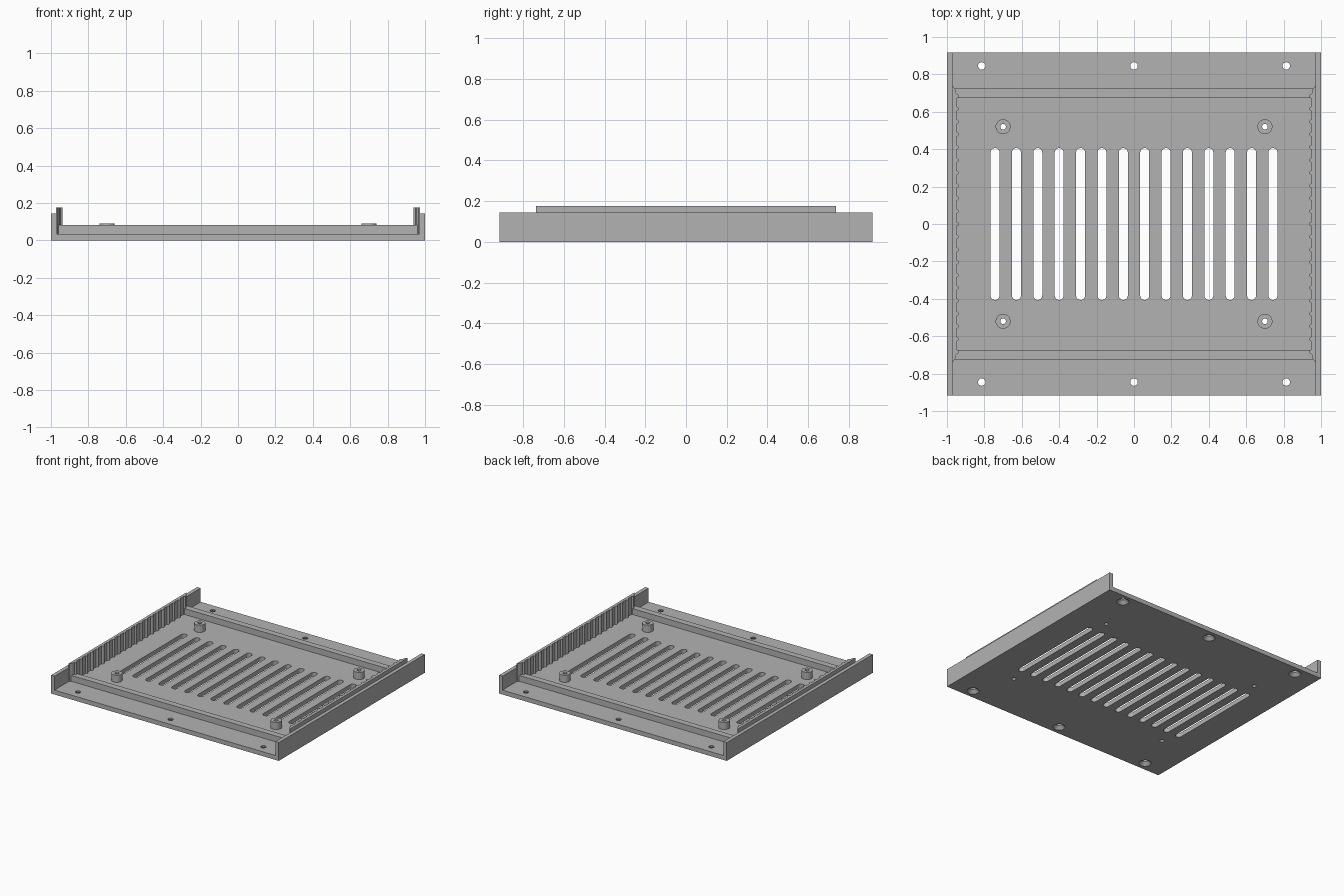
import bpy, bmesh, math

if "Cube" in bpy.data.objects:
    bpy.data.objects.remove(bpy.data.objects["Cube"], do_unlink=True)

grey = bpy.data.materials.new("matte grey")
grey.use_nodes = True
grey.diffuse_color = (0.45, 0.45, 0.45, 1)
grey.node_tree.nodes["Principled BSDF"].inputs["Base Color"].default_value = (0.45, 0.45, 0.45, 1)

HALF_X, HALF_Y, FLOOR = 1.0, 0.917, 0.035


def finish(name, bm):
    bmesh.ops.recalc_face_normals(bm, faces=bm.faces)
    mesh = bpy.data.meshes.new(name)
    bm.to_mesh(mesh)
    bm.free()
    mesh.materials.append(grey)
    obj = bpy.data.objects.new(name, mesh)
    bpy.context.collection.objects.link(obj)
    return obj


def add_prism(bm, outline, z0, z1):
    face = bm.faces.new([bm.verts.new((x, y, z0)) for x, y in outline])
    up = bmesh.ops.extrude_face_region(bm, geom=[face])
    verts = [v for v in up["geom"] if isinstance(v, bmesh.types.BMVert)]
    bmesh.ops.translate(bm, verts=verts, vec=(0, 0, z1 - z0))
    if not face.is_valid or len(face.link_loops if hasattr(face, "link_loops") else []) < 0:
        return


def rect(x0, x1, y0, y1):
    return [(x0, y0), (x1, y0), (x1, y1), (x0, y1)]


def arc(cx, cy, r, a0, a1, n):
    angles = [math.radians(a0 + (a1 - a0) * i / n) for i in range(n + 1)]
    return [(cx + r * math.cos(a), cy + r * math.sin(a)) for a in angles]


def circle(cx, cy, r, n=32):
    return arc(cx, cy, r, 0, 360, n)[:-1]


def solid(name, outline, z0, z1):
    bm = bmesh.new()
    add_prism(bm, outline, z0, z1)
    return finish(name, bm)


def cut(obj, cutter):
    mod = obj.modifiers.new("cut", "BOOLEAN")
    mod.operation, mod.solver, mod.object = "DIFFERENCE", "EXACT", cutter
    bpy.context.view_layer.objects.active = obj
    bpy.ops.object.modifier_apply(modifier=mod.name)
    bpy.data.objects.remove(cutter, do_unlink=True)


# Floor plate with vent slots and screw holes
floor = solid("floor_plate", rect(-HALF_X, HALF_X, -HALF_Y, HALF_Y), 0, FLOOR)
posts = [(sx * 0.7, sy * 0.52) for sx in (-1, 1) for sy in (-1, 1)]
bm = bmesh.new()
slot_r, slot_y = 0.024, 0.382
for i in range(14):
    x = -0.743 + i * 0.1143
    add_prism(bm, arc(x, slot_y, slot_r, 0, 180, 12) + arc(x, -slot_y, slot_r, 180, 360, 12), -0.1, 0.1)
for x, y in posts:
    add_prism(bm, circle(x, y, 0.015, 20), -0.1, 0.1)
cut(floor, finish("vent_cutter", bm))

# Countersunk screw holes, widening downwards
bm = bmesh.new()
for x in (-0.814, 0, 0.814):
    for y in (-0.845, 0.845):
        rings = [[bm.verts.new((px, py, z)) for px, py in circle(x, y, r)]
                 for z, r in ((-0.01, 0.055), (0.025, 0.02), (0.06, 0.02))]
        bm.faces.new(rings[0])
        bm.faces.new(rings[-1])
        for low, high in zip(rings, rings[1:]):
            for k in range(len(low)):
                j = (k + 1) % len(low)
                bm.faces.new((low[k], low[j], high[j], high[k]))
cut(floor, finish("screw_cutter", bm))

# Standoff posts with bored centres
for i, (x, y) in enumerate(posts):
    post = solid(f"standoff_{i + 1}", circle(x, y, 0.04), FLOOR, 0.092)
    cut(post, solid("bore_cutter", circle(x, y, 0.015, 20), 0, 0.2))

# Cross ribs near the front and back
for name, s in (("front_rib", -1), ("back_rib", 1)):
    solid(name, rect(-0.965, 0.965, *sorted((s * 0.675, s * 0.725))), FLOOR, 0.082)

# Side walls and their fluted inner strips
for side, s in (("left", 1), ("right", -1)):
    solid(side + "_wall", rect(*sorted((s * 0.97, s)), -HALF_Y, HALF_Y), FLOOR, 0.145)
    outline = [(0.972, -0.737), (0.965, -0.735), (0.953, -0.715)]
    for i in range(21):
        y = -0.684 + i * 0.0684
        outline += arc(0.95, y, 0.0125, 270, 90, 6) if abs(y) < 0.7 else []
    outline += [(0.953, 0.715), (0.965, 0.735), (0.972, 0.737)]
    solid(side + "_fluted_strip", [(s * x, y) for x, y in outline], FLOOR, 0.177)
